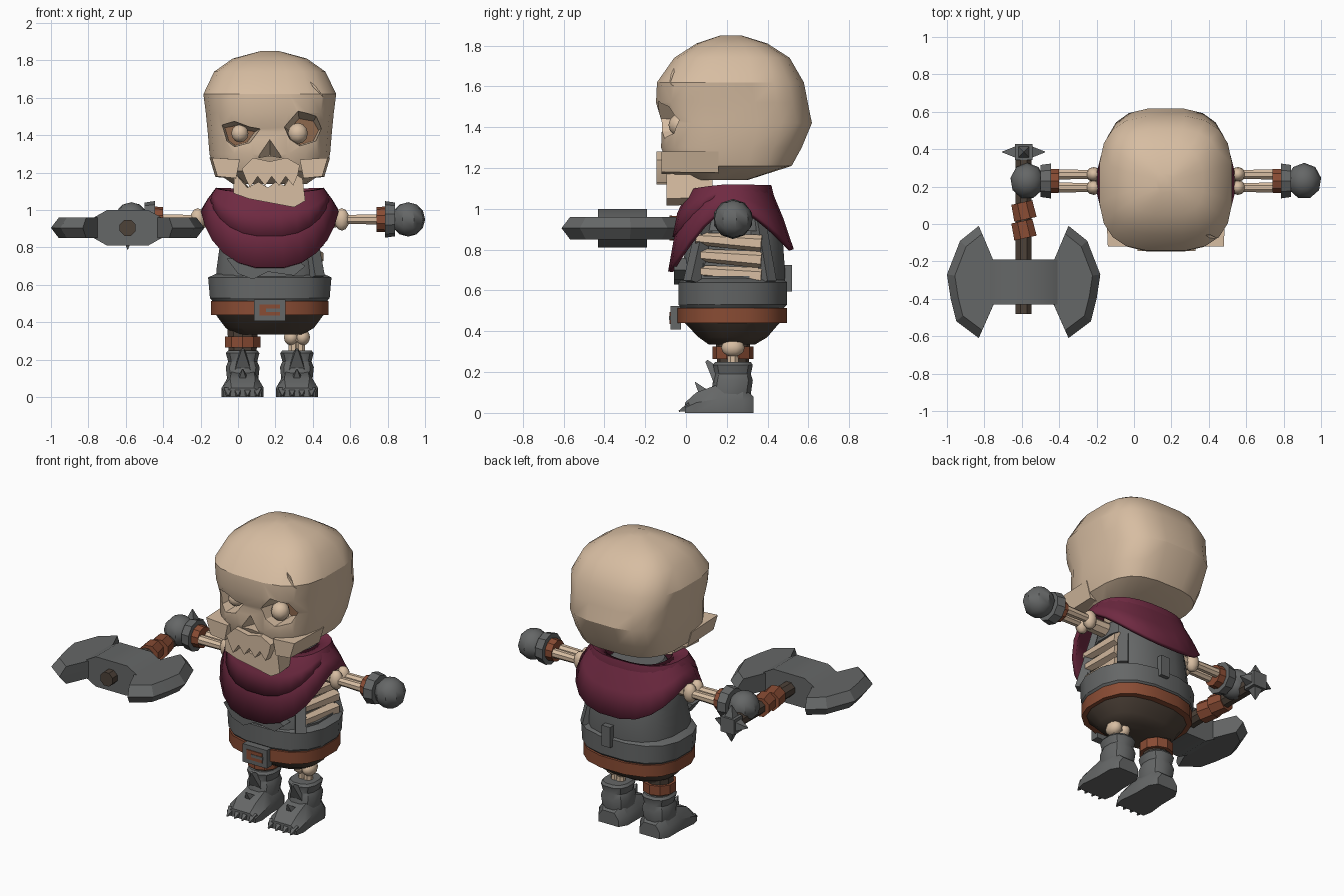
import bpy, bmesh
from math import sin, cos, pi, radians
from mathutils import Vector, Matrix

old = bpy.data.objects.get("Cube")
if old:
    bpy.data.objects.remove(old, do_unlink=True)

MID = 0.17      # the figure's own centre line
DEPTH = 0.23    # depth of arms and legs


def material(name, color):
    mat = bpy.data.materials.new(name)
    mat.use_nodes = True
    mat.diffuse_color = (*color, 1)
    mat.node_tree.nodes["Principled BSDF"].inputs["Base Color"].default_value = (*color, 1)
    return mat


bone = material("bone", (.68, .51, .36))
iron = material("iron_grey", (.13, .135, .135))
crimson = material("crimson_cloth", (.16, .023, .054))
leather = material("leather_brown", (.25, .072, .034))
dark = material("dark_brown", (.075, .054, .04))
hollow = material("socket_brown", (.27, .14, .075))


def finish(name, bm, mats, angle=32):
    bmesh.ops.recalc_face_normals(bm, faces=bm.faces[:])
    mesh = bpy.data.meshes.new(name)
    bm.to_mesh(mesh)
    bm.free()
    for mat in mats:
        mesh.materials.append(mat)
    ob = bpy.data.objects.new(name, mesh)
    bpy.context.collection.objects.link(ob)
    smooth(ob, angle)
    return ob


def smooth(ob, angle=32):
    bpy.ops.object.select_all(action='DESELECT')
    ob.select_set(True)
    bpy.context.view_layer.objects.active = ob
    bpy.ops.object.shade_smooth_by_angle(angle=radians(angle))


def loft(name, rings, *mats, caps=True, last_cap=0, angle=32):
    """Skin a stack of equal-length point rings."""
    bm = bmesh.new()
    rows = [[bm.verts.new(p) for p in ring] for ring in rings]
    count = len(rows[0])
    for a, b in zip(rows, rows[1:]):
        for i in range(count):
            j = (i + 1) % count
            bm.faces.new((a[i], a[j], b[j], b[i]))
    if caps:
        bm.faces.new(rows[0][::-1])
        bm.faces.new(rows[-1]).material_index = last_cap
    return finish(name, bm, mats, angle)


def oval(z, half, front, back, power=2.5, sides=16, mid=MID):
    """Squarish level ring; z may be a function of how far front a point is."""
    pts = []
    for i in range(sides):
        a = 2 * pi * (i + .5) / sides
        c, s = cos(a), sin(a)
        px = abs(c) ** (2 / power) * (half if c > 0 else -half)
        py = abs(s) ** (2 / power) * (1 if s > 0 else -1)
        height = z(-s) if callable(z) else z
        pts.append((mid + px, (front + back) / 2 + py * (back - front) / 2, height))
    return pts


def prism(name, outline, y0, y1, *mats, shrink=1, anchor=(0, 0), last_cap=0):
    """Extrude an x-z outline through depth, optionally tapering to an anchor."""
    ax, az = anchor
    far = [(ax + (x - ax) * shrink, y1, az + (z - az) * shrink) for x, z in outline]
    return loft(name, [[(x, y0, z) for x, z in outline], far], *mats, last_cap=last_cap)


def tube(name, start, end, r0, r1, mat, sides=10):
    start, end = Vector(start), Vector(end)
    turn = (end - start).to_track_quat('Z', 'Y')
    circle = [Vector((cos(a), sin(a), 0)) for a in (2 * pi * (i + .5) / sides for i in range(sides))]
    return loft(name, [[p + turn @ (c * r) for c in circle] for p, r in ((start, r0), (end, r1))], mat)


def ball(name, center, size, mat, sides=10, angle=50):
    bm = bmesh.new()
    bmesh.ops.create_uvsphere(bm, u_segments=sides, v_segments=sides * 2 // 3, radius=1,
                              matrix=Matrix.LocRotScale(Vector(center), None, Vector(size)))
    return finish(name, bm, [mat], angle)


def box(name, center, size, mat):
    bm = bmesh.new()
    bmesh.ops.create_cube(bm, size=1, matrix=Matrix.LocRotScale(Vector(center), None, Vector(size)))
    return finish(name, bm, [mat])


def cut(ob, cutter):
    cutter.hide_render = True
    mod = ob.modifiers.new("cut", 'BOOLEAN')
    mod.operation, mod.solver, mod.object = 'DIFFERENCE', 'EXACT', cutter
    bpy.ops.object.select_all(action='DESELECT')
    bpy.context.view_layer.objects.active = ob
    ob.select_set(True)
    bpy.ops.object.modifier_apply(modifier=mod.name)
    bpy.data.objects.remove(cutter, do_unlink=True)
    smooth(ob)


# Skull with tapered sockets, nose hole and a forehead crack
skull_rows = [(1.14, .2, .04, .3), (1.21, .3, -.09, .52), (1.3, .325, -.125, .57), (1.42, .335, -.12, .62),
              (1.52, .345, -.15, .6), (1.62, .358, -.145, .58), (1.74, .3, -.06, .51),
              (1.81, .2, .05, .4), (1.85, .05, .17, .27)]
skull = loft("skull", [oval(*row, power=3, sides=20) for row in skull_rows], bone, hollow)
right_eye = [(-.1, 1.47), (-.02, 1.485), (.07, 1.45), (.13, 1.44), (.07, 1.36), (-.02, 1.335), (-.07, 1.37)]
left_eye = [(.24, 1.45), (.32, 1.54), (.43, 1.52), (.47, 1.45), (.43, 1.37), (.33, 1.34), (.27, 1.38)]
for outline, x in ((right_eye, 0), (left_eye, .34)):
    cut(skull, prism("socket_cutter", outline, -.19, .06, bone, hollow,
                     shrink=.7, anchor=(x, 1.37), last_cap=1))
cut(skull, prism("nose_cutter", [(.17, 1.4), (.09, 1.28), (.15, 1.29), (.19, 1.29), (.25, 1.28)], -.16, .02,
                 bone, hollow, shrink=.15, anchor=(.17, 1.28)))
cut(skull, prism("crack_cutter", [(.35, 1.75), (.46, 1.6), (.4, 1.66)], -.3, -.06, bone, hollow))
ball("right_eyeball", (.01, -.03, 1.41), (.048,) * 3, bone)
ball("left_eyeball", (.32, -.03, 1.41), (.056,) * 3, bone)

# Cheekbones, upper teeth and the crooked jaw
for side in (-1, 1):
    cheek = [(MID + side * dx, z) for dx, z in ((.16, 1.27), (.31, 1.28), (.28, 1.18), (.18, 1.17))]
    prism("cheekbone", cheek, -.12, .16, bone, shrink=1.04, anchor=(MID, 1.25))
teeth = [(.02, 1.22), (.04, 1.17), (.065, 1.12)]
for i in range(3):
    teeth += [(.105 + .075 * i, 1.18), (.145 + .075 * i, 1.13)]
teeth += [(.32, 1.19), (.33, 1.24), (.26, 1.28), (.17, 1.26), (.08, 1.28)]
prism("upper_teeth", teeth, -.145, .06, bone)
jaw = [(-.02, 1.2), (-.025, 1.09), (.06, 1.06), (.3, 1.015), (.36, 1.05), (.345, 1.17), (.29, 1.2),
       (.25, 1.13), (.2, 1.15), (.16, 1.12), (.11, 1.15), (.05, 1.12)]
prism("jaw", jaw, -.095, .13, bone, shrink=.92, anchor=(MID, 1.12))


# Neck scarf: a long point front and back, and a shorter fold on top
def scarf(name, front_drop, back_drop, hem, side_z):
    def fall(share, base):
        return lambda c: base - share * (front_drop if c > 0 else back_drop) * abs(c) ** 1.2
    rings = [oval(1.1, .2, .08, .38, sides=24), oval(fall(.12, 1.12), .29, .01, .42, sides=24),
             oval(fall(.55, (1.12 + side_z) / 2), (.3 + hem[0]) / 2, hem[1] / 2 - .01, (.43 + hem[2]) / 2, sides=24),
             oval(fall(1, side_z), *hem, sides=24)]
    ob = loft(name, rings, crimson, caps=False, angle=40)
    mod = ob.modifiers.new("thickness", 'SOLIDIFY')
    mod.thickness, mod.offset = .025, -1


scarf("scarf", .33, .22, (.37, -.09, .53), 1.02)
scarf("scarf_fold", .21, .04, (.32, -.068, .43), 1.07)

# Tunic, open over the ribs on the left side
tunic_rows = [(.58, .29, -.03, .48), (.68, .29, -.035, .49), (.82, .27, .0, .48),
              (.98, .24, .05, .45), (1.07, .15, .1, .38)]
tunic = loft("tunic", [oval(*row) for row in tunic_rows], iron)
cut(tunic, box("rib_opening", (.48, .22, .78), (.2, .27, .22), iron))
for z in (.68, .76, .84):
    tube("rib", (.4, .05, z + .015), (.42, .37, z - .01), .03, .042, bone, 6)
for y, lean in ((.07, .04), (.37, -.03)):
    tube("tunic_strap", (.42, y - lean, .64), (.36, y + lean, 1), .045, .04, iron, 4)
prism("torn_flap", [(-.06, .74), (.0, .66), (.08, .63), (.16, .67), (.3, .65), (.36, .7), (.28, .76)],
      -.06, .02, iron)
loft("belly_wrap", [oval(*row) for row in ((.5, .3, -.02, .47), (.53, .325, -.04, .5),
                                         (.64, .335, -.04, .5), (.66, .29, -.01, .47))], iron)
box("back_clip", (.2, .49, .66), (.06, .06, .13), iron)

# Belt, buckle and breeches
loft("belt", [oval(z, .318, -.045, .5) for z in (.44, .515)], leather)
loft("breeches", [oval(*row) for row in ((.335, .18, .11, .34), (.37, .24, .06, .4), (.45, .3, -.02, .47))], dark)
box("buckle", (.17, -.05, .465), (.17, .05, .115), iron)
box("buckle_inset", (.17, -.076, .465), (.11, .008, .06), leather)
box("buckle_tongue", (.19, -.079, .465), (.08, .008, .018), iron)

# Right leg is clothed, left leg is bare bone
right_foot, left_foot = MID - .145, MID + .145
tube("right_thigh", (right_foot, DEPTH, .2), (right_foot, DEPTH, .42), .075, .09, dark)
tube("knee_band", (right_foot, DEPTH, .265), (right_foot, DEPTH, .325), .1, .1, leather)
for dx in (-.03, .03):
    tube("left_shin", (left_foot + dx * .6, DEPTH, .18), (left_foot + dx * .6, DEPTH, .33), .03, .027, bone, 8)
    ball("left_knee", (left_foot + dx, DEPTH, .32), (.042, .058, .045), bone)
tube("left_thigh", (left_foot, DEPTH, .3), (left_foot, DEPTH, .42), .04, .04, bone, 8)

# Boots with clawed toes
for x in (right_foot, left_foot):
    sections = []
    for y, half, top in ((.33, .07, .08), (.28, .1, .125), (.16, .1, .14), (.05, .112, .1), (-.005, .1, .05)):
        shape = ((-1, 0), (-1, .5), (-.6, 1), (.6, 1), (1, .5), (1, 0))
        sections.append([(x + half * dx, y, top * dz) for dx, dz in shape])
    loft("boot_foot", sections, iron)
    loft("boot_shaft", [oval(*row, mid=x, sides=12) for row in (
        (.09, .085, .12, .32), (.16, .093, .13, .33), (.19, .08, .14, .32), (.235, .092, .13, .33),
        (.25, .08, .14, .32))], iron)
    tube("boot_tongue", (x, .17, .17), (x, .1, .255), .06, .01, iron, 4)
    tube("toe_fin", (x, .1, .08), (x, .045, .15), .045, .003, iron, 4)
    for i in range(4):
        tube("toe_claw", (x - .078 + .052 * i, .02, .03), (x - .078 + .052 * i, -.035, .008), .032, .004, iron, 4)

# Arms and gauntlets
for side in (-1, 1):
    def at(dx, y=DEPTH, z=.95):
        return (MID + side * dx, y, z)
    tube("upper_arm", at(.15), at(.37), .05, .045, bone, 8)
    for dy in (-.035, .035):
        ball("elbow", at(.385, DEPTH + dy), (.042, .04, .06), bone)
        tube("forearm", at(.36, DEPTH + dy), at(.62, DEPTH + dy), .025, .03, bone, 8)
    tube("wrist_wrap", at(.57), at(.64), .066, .07, leather)
    tube("gauntlet_cuff", at(.615), at(.67), .098, .09, iron)
    ball("fist", at(.74), (.092, .097, .092), iron, 9, 35)

# Double axe held forward
AXE, LEVEL = -.59, .905
tube("axe_handle", (AXE, .37, LEVEL), (AXE, -.48, LEVEL), .046, .046, dark, 8)
for y in (.07, -.03):
    tube("axe_grip", (AXE - .01, y + .045, LEVEL), (AXE + .01, y - .045, LEVEL), .062, .066, leather, 8)
hub = [(.11, .095), (.19, .05), (.19, -.05), (.11, -.095)]
hub += [(-x, z) for x, z in reversed(hub)]
prism("axe_hub", [(AXE + x, LEVEL + z) for x, z in hub], -.43, -.19, iron)
blade = [(.11, -.2), (.16, -.2), (.24, -.01), (.34, -.09), (.41, -.27), (.39, -.4), (.36, -.52),
         (.24, -.61), (.16, -.43), (.11, -.43)]
for side in (-1, 1):
    layers = [[(AXE + side * (.11 + (x - .11) * s), -.31 + (y + .31) * s, LEVEL + dz) for x, y in blade]
              for s, dz in ((.86, .055), (1, 0), (.86, -.055))]
    loft("axe_blade", layers, iron, angle=20)
box("pommel", (AXE, .385, LEVEL), (.095, .085, .095), iron)
for dx, dz in ((1, 0), (-1, 0), (0, 1), (0, -1)):
    tube("pommel_spike", (AXE + dx * .045, .385, LEVEL + dz * .045),
         (AXE + dx * .115, .385, LEVEL + dz * .115), .042, .003, iron, 4)
